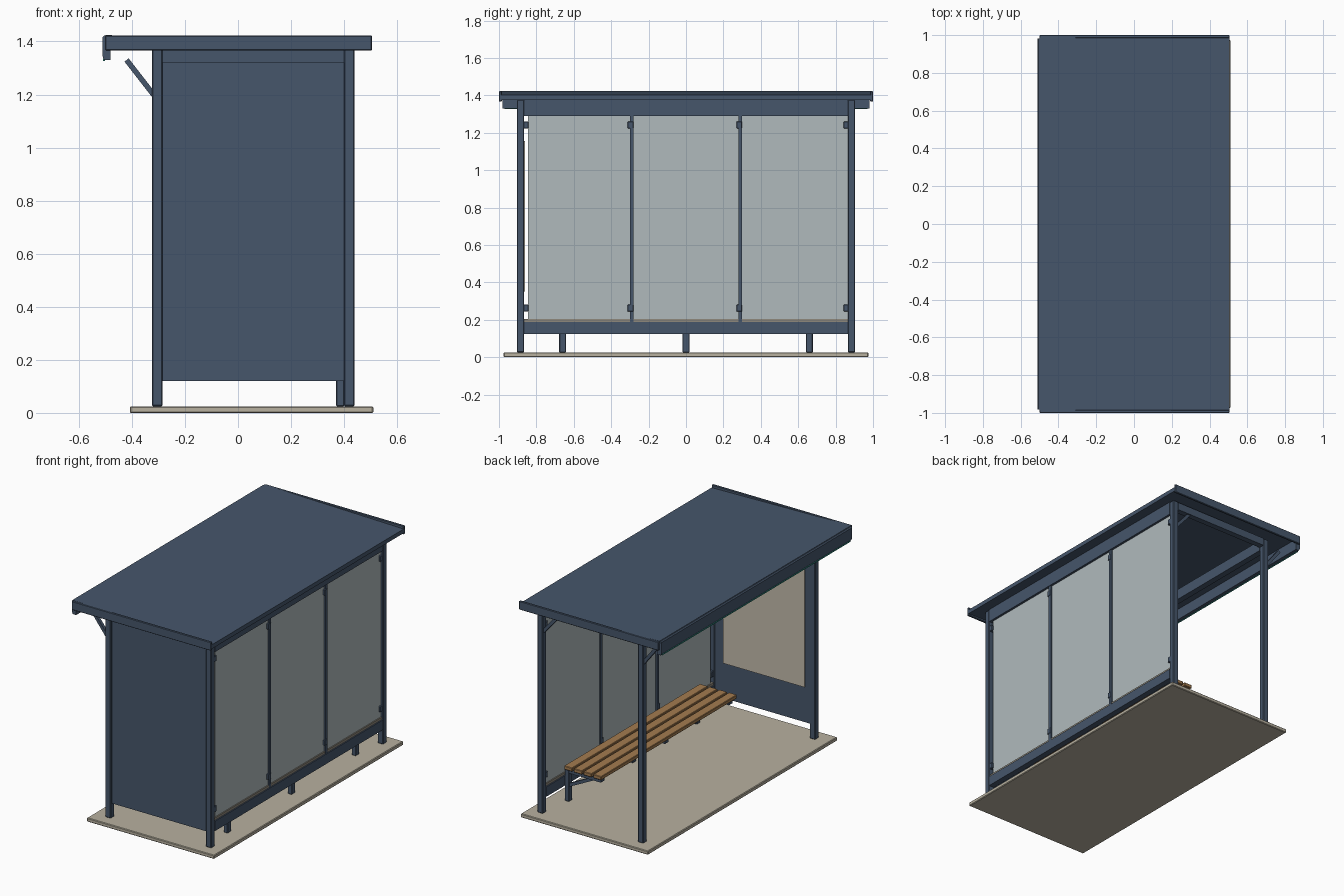
import bpy, bmesh, math
from mathutils import Vector

if "Cube" in bpy.data.objects:
    bpy.data.objects.remove(bpy.data.objects["Cube"])


def lin(c):
    c /= 255
    return c / 12.92 if c <= 0.04045 else ((c + 0.055) / 1.055) ** 2.4


def material(name, r, g, b):
    m = bpy.data.materials.new(name)
    m.diffuse_color = (lin(r), lin(g), lin(b), 1)
    m.use_nodes = True
    m.node_tree.nodes["Principled BSDF"].inputs["Base Color"].default_value = m.diffuse_color
    return m


STEEL = material("blue_grey_steel", 70, 86, 107)
GLASS = material("pale_glass", 176, 186, 188)
STONE = material("paving", 184, 177, 160)
PAPER = material("poster_paper", 196, 188, 172)
WOOD = material("wood", 164, 124, 80)
SEAL = material("glazing_seal", 142, 136, 124)
TEAL = material("teal", 50, 150, 138)


def finish(name, bm, mat, bevel):
    bmesh.ops.recalc_face_normals(bm, faces=bm.faces)
    me = bpy.data.meshes.new(name)
    bm.to_mesh(me)
    bm.free()
    me.materials.append(mat)
    ob = bpy.data.objects.new(name, me)
    bpy.context.collection.objects.link(ob)
    if bevel:
        mod = ob.modifiers.new("bevel", 'BEVEL')
        mod.width = bevel
        mod.segments = 1
    return ob


def box(name, mat, x, y, z, bevel=0.0):
    """Box from (min, max) pairs."""
    bm = bmesh.new()
    bmesh.ops.create_cube(bm, size=1)
    for v in bm.verts:
        for i, (a, b) in enumerate((x, y, z)):
            v.co[i] = a if v.co[i] < 0 else b
    return finish(name, bm, mat, bevel)


def extrude_xz(name, mat, pts, y, bevel=0.0):
    """Profile in the xz plane pushed along y."""
    bm = bmesh.new()
    f = bm.faces.new([bm.verts.new((px, y[0], pz)) for px, pz in pts])
    r = bmesh.ops.extrude_face_region(bm, geom=[f])
    for v in r["geom"]:
        if isinstance(v, bmesh.types.BMVert):
            v.co.y = y[1]
    return finish(name, bm, mat, bevel)


def strut(name, mat, a, b, y, width=0.02):
    """Diagonal bar between two xz points."""
    a, b = Vector(a), Vector(b)
    d = (b - a).normalized()
    n = Vector((-d.y, d.x)) * width / 2
    return extrude_xz(name, mat, [a + n, b + n, b - n, a - n],
                      (y - width / 2, y + width / 2))


# Ground slab
box("base_slab", STONE, (-0.408, 0.51), (-0.975, 0.975), (0, 0.025), 0.004)

# Corner posts, side beams and roof braces
for s, side in ((-1, "left"), (1, "right")):
    y = tuple(sorted((s * 0.866, s * 0.904)))
    box("front_post_" + side, STEEL, (-0.325, -0.285), y, (0.025, 1.37), 0.004)
    box("back_post_" + side, STEEL, (0.40, 0.44), y, (0.025, 1.375), 0.004)
    box("side_beam_" + side, STEEL, (-0.285, 0.40), y, (1.32, 1.37))
    strut("canopy_brace_" + side, STEEL, (-0.315, 1.195), (-0.42, 1.33), s * 0.885)
strut("knee_brace", STEEL, (0.405, 1.21), (0.30, 1.33), 0.885)

# Long beams
box("front_beam", STEEL, (-0.325, -0.285), (-0.866, 0.866), (1.30, 1.37))
box("back_header", STEEL, (0.40, 0.44), (-0.866, 0.866), (1.29, 1.375))
box("back_rail", STEEL, (0.40, 0.44), (-0.866, 0.866), (0.123, 0.187))
box("glazing_seal", SEAL, (0.408, 0.432), (-0.866, 0.866), (0.187, 0.203))

# Sloping roof sheet with side trims and front gutter
extrude_xz("roof_sheet", STEEL,
           [(-0.50, 1.403), (-0.50, 1.424), (0.505, 1.403), (0.505, 1.376)],
           (-0.988, 0.988))
for s, side in ((-1, "left"), (1, "right")):
    y = tuple(sorted((s * 0.985, s * 1.0)))
    box("roof_trim_" + side, STEEL, (-0.50, 0.505), y, (1.366, 1.422), 0.003)
extrude_xz("front_gutter", STEEL,
           [(-0.504, 1.33), (-0.48, 1.33), (-0.48, 1.42), (-0.505, 1.422),
            (-0.511, 1.415), (-0.511, 1.345)], (-0.982, 0.982))
box("gutter_strip", TEAL, (-0.508, -0.502), (-0.97, 0.97), (1.327, 1.335))

# Solid end wall with poster
box("end_panel", STEEL, (-0.285, 0.40), (-0.892, -0.869), (0.12, 1.32))
box("poster", PAPER, (-0.25, 0.335), (-0.869, -0.862), (0.35, 1.155))

# Glazed back wall
for i, y in enumerate(((-0.845, -0.292), (-0.288, 0.288), (0.292, 0.866))):
    box(f"glass_pane_{i + 1}", GLASS, (0.415, 0.425), y, (0.203, 1.29))
for s, side in ((-1, "left"), (1, "right")):
    c = s * 0.29
    box("mullion_" + side, STEEL, (0.405, 0.435), (c - 0.01, c + 0.01), (0.187, 1.29))
clamps = ((-0.868, -0.843), (-0.312, -0.28), (0.27, 0.30), (0.843, 0.868))
for i, y in enumerate(clamps):
    for z, level in ((0.262, "low"), (1.242, "high")):
        box(f"glass_clamp_{level}_{i + 1}", STEEL, (0.405, 0.437), y,
            (z - 0.019, z + 0.019), 0.003)

# Bench: slats on three brackets
for i in range(4):
    x = 0.122 + i * 0.07
    box(f"seat_slat_{i + 1}", WOOD, (x, x + 0.058), (-0.70, 0.70), (0.24, 0.264), 0.003)
for i, y in enumerate((-0.66, 0, 0.66)):
    w = (y - 0.018, y + 0.018)
    box(f"bench_leg_{i + 1}", STEEL, (0.37, 0.40), w, (0.025, 0.24), 0.003)
    box(f"bench_arm_{i + 1}", STEEL, (0.14, 0.37), w, (0.212, 0.24))
    strut(f"bench_brace_{i + 1}", STEEL, (0.375, 0.13), (0.20, 0.218), y)
